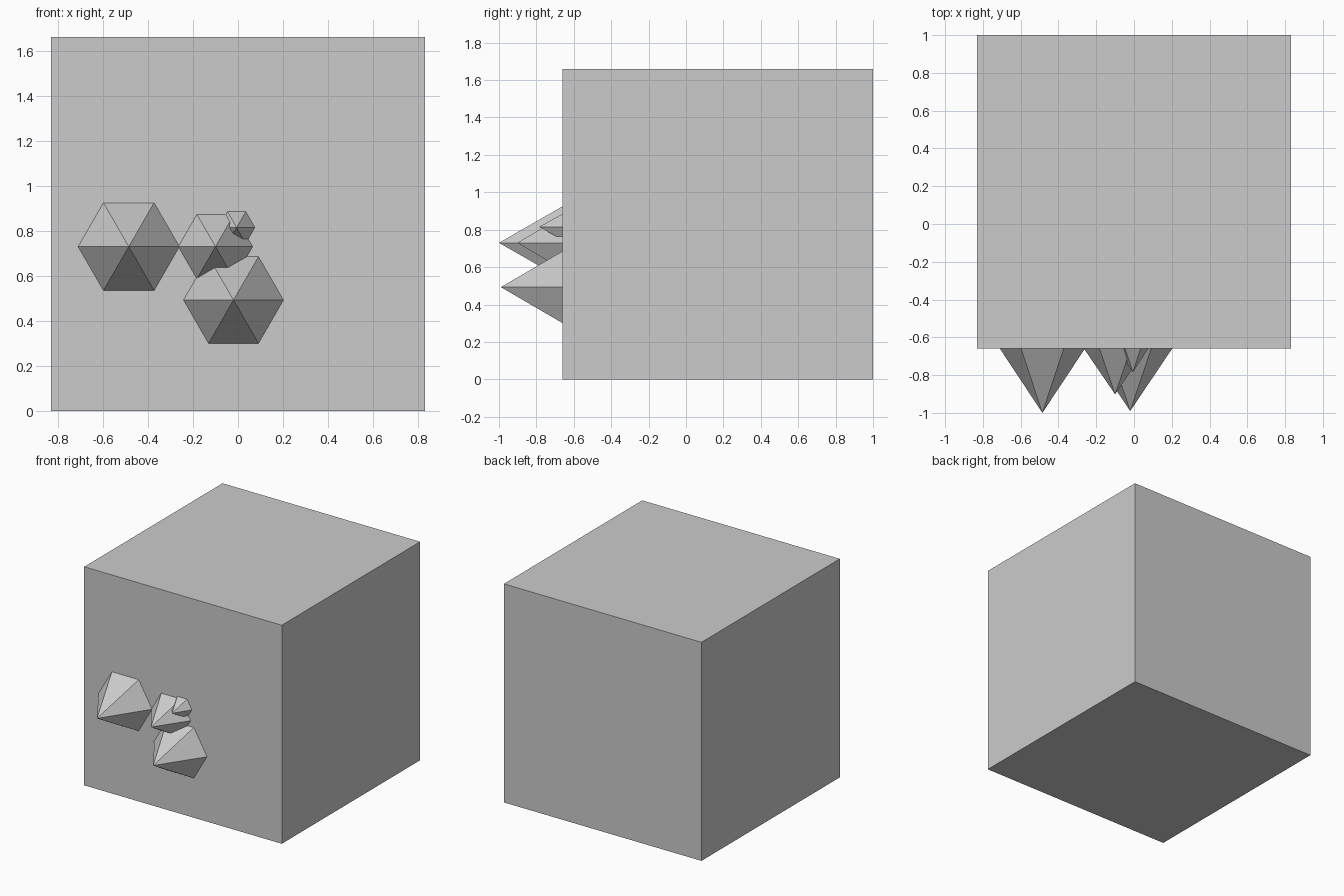
import bpy
from math import radians

if "Cube" in bpy.data.objects:
    bpy.data.objects.remove(bpy.data.objects["Cube"])

# Main block
bpy.ops.mesh.primitive_cube_add(size=1.66, location=(0, 0.17, 0.83))
bpy.context.object.name = "block"

FRONT = -0.66


def spike(name, x, z, radius, tip_y):
    """Six-sided pyramid standing out from the front face."""
    depth = FRONT - tip_y
    bpy.ops.mesh.primitive_cone_add(
        vertices=6, radius1=radius, radius2=0, depth=depth,
        location=(x, FRONT - depth / 2, z))
    ob = bpy.context.object
    ob.name = name
    # Corner points to the sides, tip points to the front
    ob.rotation_mode = 'ZYX'
    ob.rotation_euler = (0, 0, 0)
    for v in ob.data.vertices:
        px, py, pz = v.co
        v.co = (py, -pz, px)
    ob.data.flip_normals() if ob.data.polygons[0].normal.dot(
        ob.data.polygons[0].center) < 0 else None


# Cluster of spikes
spike("spike_left", -0.485, 0.73, 0.225, -1.0)
spike("spike_middle", -0.10, 0.73, 0.165, -0.902)
spike("spike_lower", -0.02, 0.493, 0.222, -0.99)
spike("spike_small", -0.006, 0.815, 0.081, -0.785)
